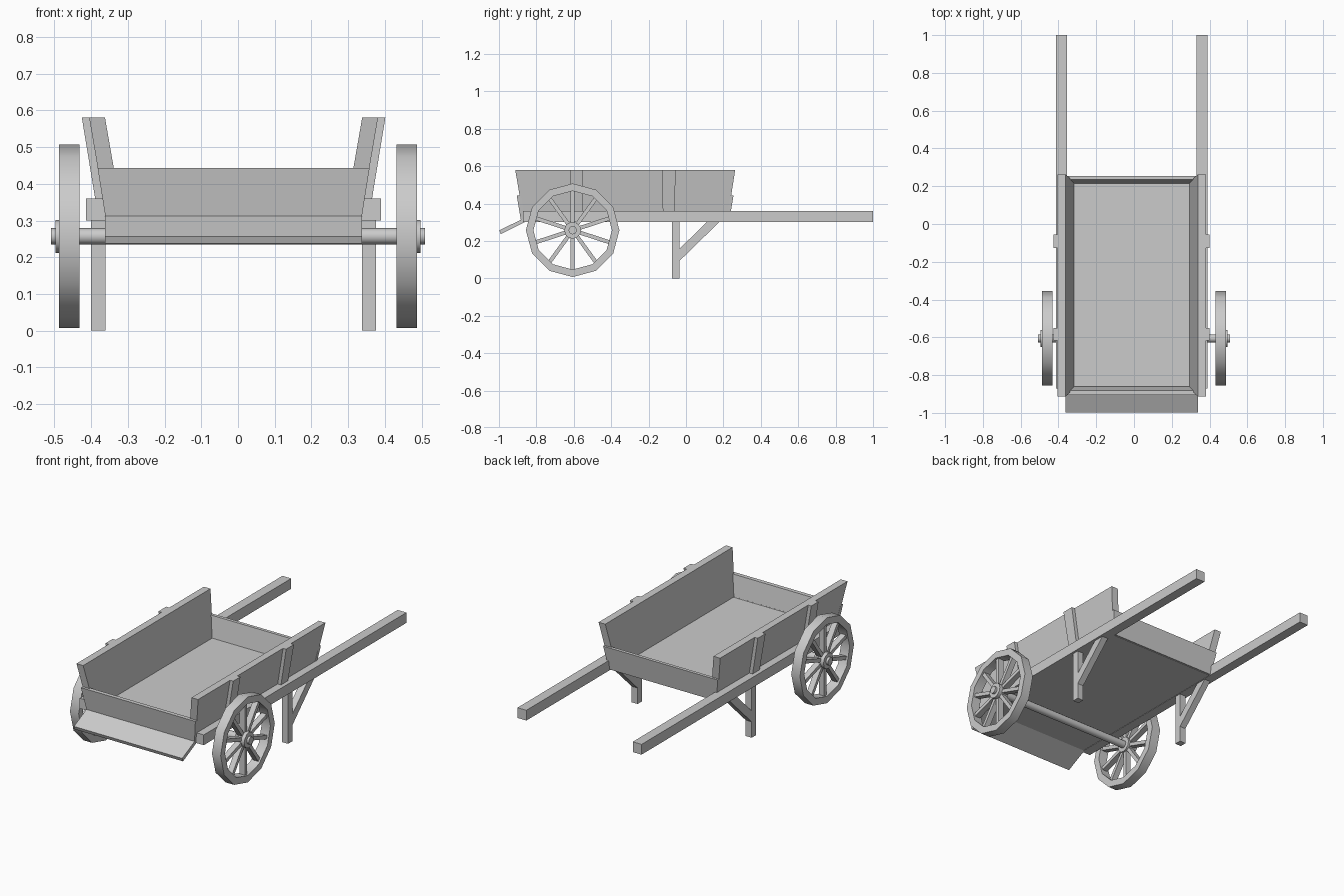
import bpy, bmesh, math
from mathutils import Matrix, Vector

if "Cube" in bpy.data.objects:
    bpy.data.objects.remove(bpy.data.objects["Cube"])

BODY_X = -0.012                      # body sits slightly left of the axle centre
HUB_Y, HUB_Z = -0.606, 0.257


def add_object(name, bm, smooth=False):
    bmesh.ops.recalc_face_normals(bm, faces=bm.faces)
    mesh = bpy.data.meshes.new(name)
    bm.to_mesh(mesh)
    bm.free()
    ob = bpy.data.objects.new(name, mesh)
    bpy.context.collection.objects.link(ob)
    if smooth:
        bpy.ops.object.select_all(action='DESELECT')
        bpy.context.view_layer.objects.active = ob
        ob.select_set(True)
        bpy.ops.object.shade_smooth_by_angle(angle=math.radians(35))
    return ob


def loft(name, a, b):
    """Solid between two matching outlines."""
    bm = bmesh.new()
    va, vb = [bm.verts.new(p) for p in a], [bm.verts.new(p) for p in b]
    bm.faces.new(va)
    bm.faces.new(vb)
    n = len(a)
    for i in range(n):
        bm.faces.new((va[i], va[(i + 1) % n], vb[(i + 1) % n], vb[i]))
    return add_object(name, bm)


def plank(name, outline, x0, x1):
    """Side-view (y, z) outline extruded between two x positions."""
    return loft(name, [(BODY_X + x0, y, z) for y, z in outline],
                [(BODY_X + x1, y, z) for y, z in outline])


def rect(y0, y1, z0, z1):
    return [(y0, z0), (y1, z0), (y1, z1), (y0, z1)]


def slanted(name, s, lo, hi, z0, z1):
    """Slanted board; lo and hi are (x0, x1, y0, y1) at heights z0 and z1."""
    def ring(r, z):
        x0, x1, y0, y1 = r
        return [(BODY_X + s * x, y, z) for x, y in
                ((x0, y0), (x1, y0), (x1, y1), (x0, y1))]
    return loft(name, ring(lo, z0), ring(hi, z1))


# Floor, front apron
plank("floor", rect(-0.87, 0.225, 0.302, 0.322), -0.35, 0.35)
plank("front_apron", [(-0.998, 0.257), (-0.99, 0.237), (-0.85, 0.306), (-0.858, 0.325)],
      -0.35, 0.35)

# End boards flare outward and span the side panels
slanted("front_board", 1, (-0.348, 0.348, -0.882, -0.858),
        (-0.37, 0.37, -0.905, -0.881), 0.305, 0.443)
slanted("back_board", 1, (-0.348, 0.348, 0.211, 0.231),
        (-0.37, 0.37, 0.235, 0.254), 0.305, 0.443)

for side, s in (("left", -1), ("right", 1)):
    # Handle beam and flared side panel
    plank(side + "_handle", rect(-0.872, 1.0, 0.30, 0.36), s * 0.344, s * 0.401)
    slanted(side + "_panel", s, (0.302, 0.346, -0.866, 0.22),
            (0.35, 0.393, -0.913, 0.263), 0.305, 0.58)
    # Upright battens outside the panel
    for i, (y0, y1, lean) in enumerate(((-0.617, -0.55, 0.0), (-0.128, -0.056, 0.004))):
        slanted(f"{side}_batten_{i + 1}", s, (0.34, 0.376, y0 + lean, y1 - lean),
                (0.39, 0.413, y0, y1), 0.355, 0.58)
    # Leg and diagonal brace
    plank(side + "_leg", rect(-0.075, -0.035, 0.0, 0.302), s * 0.349, s * 0.388)
    plank(side + "_leg_brace", [(-0.036, 0.092), (0.178, 0.301), (0.112, 0.301), (-0.036, 0.157)],
          s * 0.349, s * 0.388)


def lathe(name, profile, sides, cx, closed):
    """Spin (x, radius) profile round the axle line."""
    bm = bmesh.new()
    rings = []
    for k in range(sides):
        a = 2 * math.pi * k / sides
        rings.append([bm.verts.new((cx + x, HUB_Y + r * math.sin(a), HUB_Z + r * math.cos(a)))
                      for x, r in profile])
    n = len(profile)
    for k in range(sides):
        p, q = rings[k], rings[(k + 1) % sides]
        for i in range(n if closed else n - 1):
            j = (i + 1) % n
            bm.faces.new((p[i], p[j], q[j], q[i]))
    if not closed:
        bm.faces.new([r[0] for r in rings])
        bm.faces.new([r[-1] for r in rings])
    return add_object(name, bm, True)


# Axle
lathe("axle", [(-0.509, 0.022), (0.509, 0.022)], 12, 0, False)

# Wheels: twelve-sided rim, hub and ten spokes
for side, s in (("left", -1), ("right", 1)):
    cx = s * 0.459
    lathe(side + "_rim", [(-0.028, 0.25), (0.028, 0.25), (0.028, 0.21), (-0.028, 0.21)],
          12, cx, True)
    lathe(side + "_hub", [(-0.028, 0.045), (-0.028 + 0.065, 0.045)] if s > 0 else
          [(-0.037, 0.045), (0.028, 0.045)], 12, cx, False)
    bm = bmesh.new()
    for k in range(10):
        m = (Matrix.Translation((cx, HUB_Y, HUB_Z)) @ Matrix.Rotation(math.tau * k / 10, 4, 'X')
             @ Matrix.Translation((0, 0, 0.125)) @ Matrix.Diagonal((0.034, 0.021, 0.18, 1)))
        bmesh.ops.create_cube(bm, size=1, matrix=m)
    add_object(side + "_spokes", bm)
